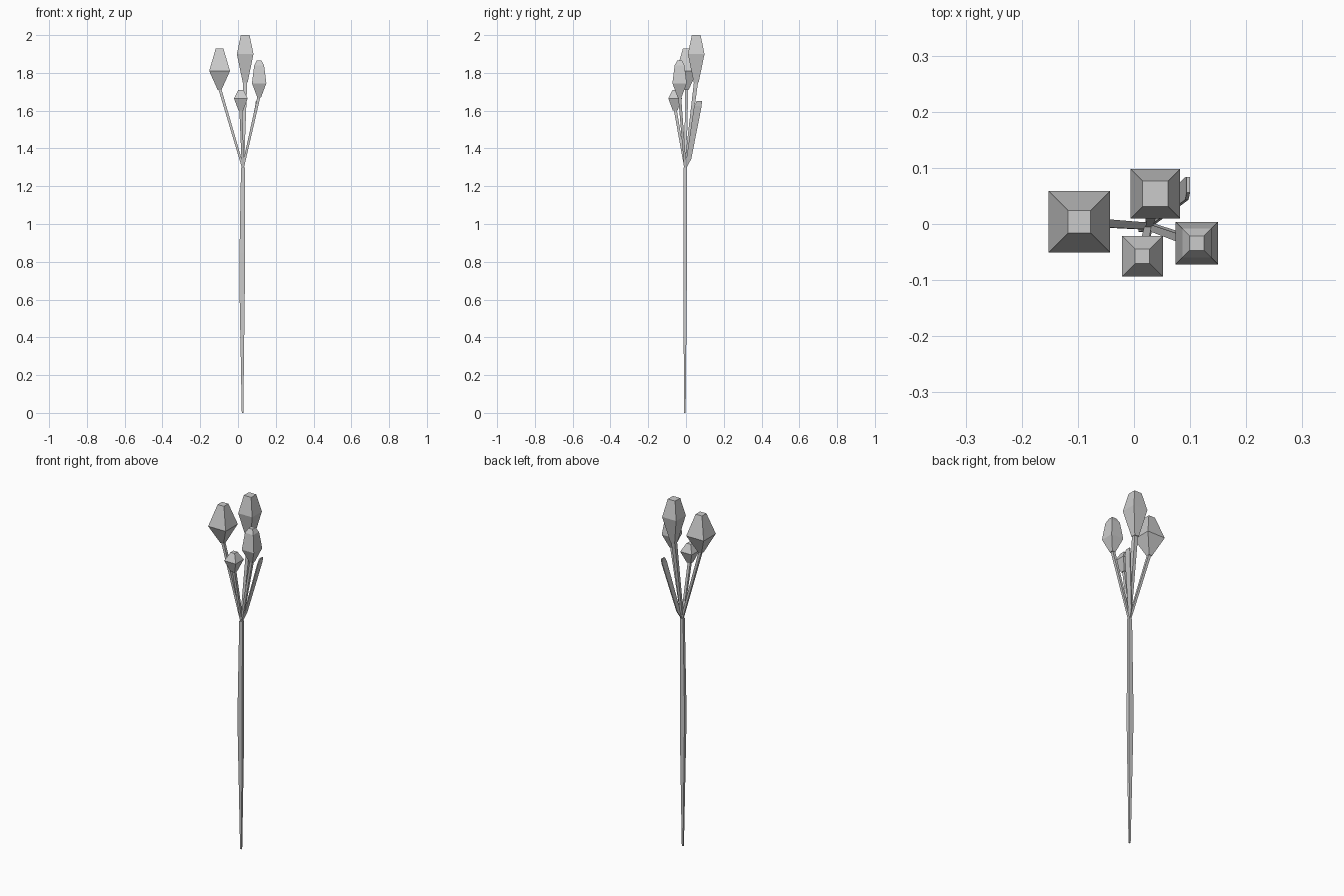
import bpy
import bmesh


def loft(name, sections):
    """Closed four-sided loft; each section is (x, y, z, half_x, half_y)."""
    bm = bmesh.new()
    rings = []
    for x, y, z, hx, hy in sections:
        rings.append([bm.verts.new((x + sx * hx, y + sy * hy, z))
                      for sx, sy in ((-1, -1), (1, -1), (1, 1), (-1, 1))])
    for low, high in zip(rings, rings[1:]):
        for i in range(4):
            j = (i + 1) % 4
            bm.faces.new((low[i], low[j], high[j], high[i]))
    bm.faces.new(rings[0][::-1])
    bm.faces.new(rings[-1])
    mesh = bpy.data.meshes.new(name)
    bm.to_mesh(mesh)
    bm.free()
    obj = bpy.data.objects.new(name, mesh)
    bpy.context.collection.objects.link(obj)
    return obj


FORK = (0.026, -0.004, 1.30)

# Long main stem, swelling in the middle and tapering to the foot
loft("main_stem", [
    (0.024, -0.006, 0.0, 0.004, 0.004),
    (0.022, -0.005, 0.65, 0.014, 0.009),
    (0.022, -0.005, 0.85, 0.014, 0.009),
    (*FORK, 0.010, 0.008),
])

# Flower buds: centre, stalk half width, then (height, half width) rings
buds = {
    "left": (-0.0975, 0.004, 0.008,
             [(1.71, 0.010), (1.81, 0.055), (1.93, 0.020)]),
    "back": (0.038, 0.054, 0.011,
             [(1.75, 0.013), (1.90, 0.044), (2.00, 0.023)]),
    "right": (0.112, -0.034, 0.008,
              [(1.67, 0.010), (1.745, 0.038), (1.84, 0.026), (1.865, 0.013)]),
    "front": (0.015, -0.0575, 0.008,
              [(1.60, 0.012), (1.665, 0.0365), (1.71, 0.013)]),
}
for side, (x, y, half, rings) in buds.items():
    loft(side + "_bud", [(x, y, z, h, h) for z, h in rings])
    loft(side + "_stalk", [(*FORK, 0.006, 0.006),
                           (x, y, rings[0][0] + 0.01, half, half)])

# Thin leaf blade leaning out to the back right
loft("leaf", [
    (0.027, -0.001, 1.30, 0.003, 0.005),
    (0.038, 0.015, 1.345, 0.003, 0.013),
    (0.094, 0.063, 1.625, 0.003, 0.020),
    (0.097, 0.070, 1.65, 0.003, 0.014),
])
